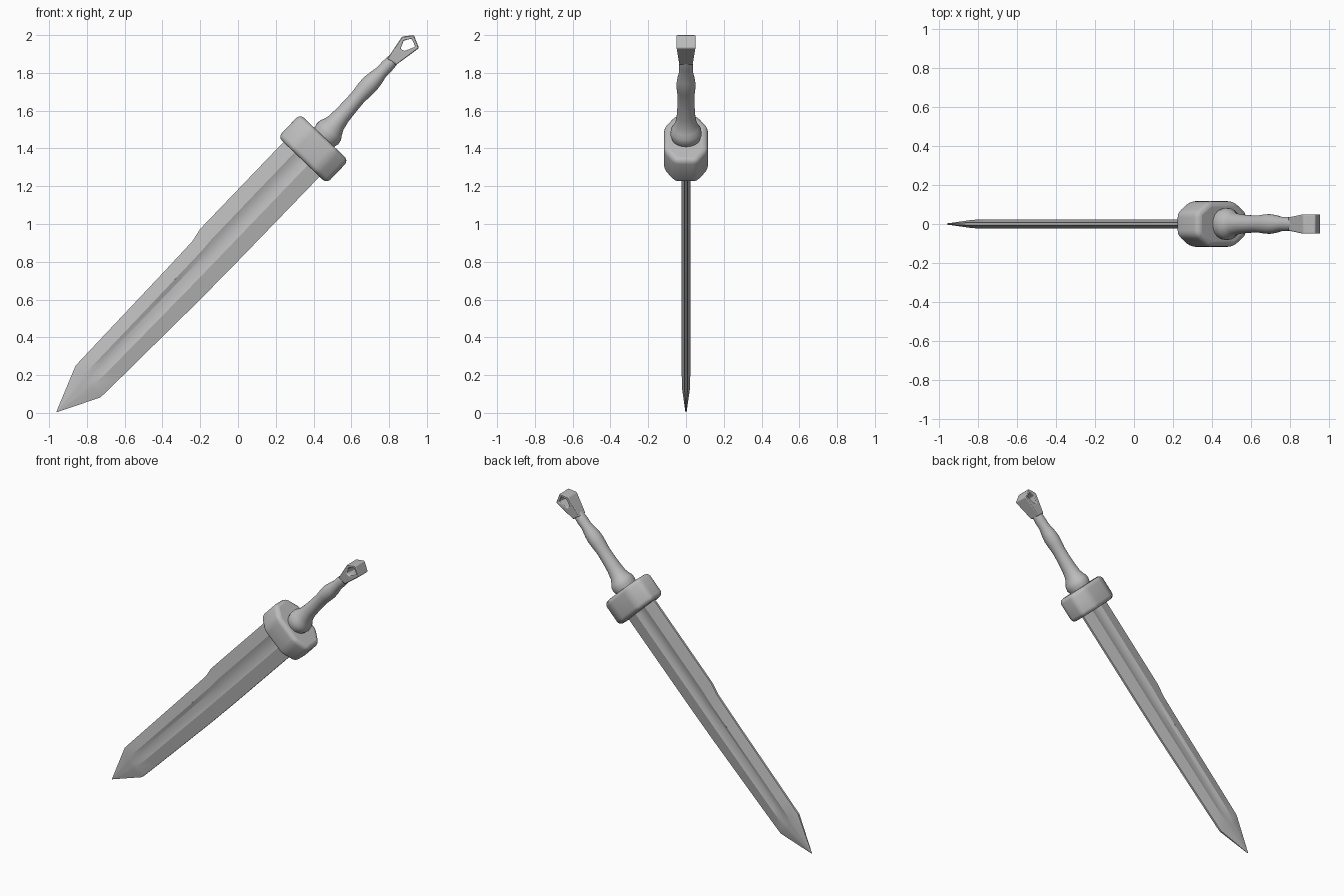
import bpy, bmesh, math
from mathutils import Vector

cube = bpy.data.objects.get("Cube")
if cube:
    bpy.data.objects.remove(cube)

steel = bpy.data.materials.new("grey steel")
steel.use_nodes = True
GREY = (0.5, 0.5, 0.5, 1)
steel.diffuse_color = GREY
steel.node_tree.nodes["Principled BSDF"].inputs["Base Color"].default_value = GREY

# Sword frame: u runs from tip to pommel, v across the blade, y through it
ANGLE = math.radians(46.3)
TIP = Vector((-0.96, 0, 0.005))
ALONG = Vector((math.cos(ANGLE), 0, math.sin(ANGLE)))
ACROSS = Vector((-math.sin(ANGLE), 0, math.cos(ANGLE)))


def place(u, v, y):
    return TIP + ALONG * u + ACROSS * v + Vector((0, y, 0))


def loft(name, rings, closed=False, bevel=0, segments=3, smooth=35):
    """Skin a row of equal rings of (u, v, y); closed joins last to first."""
    bm = bmesh.new()
    loops = [[bm.verts.new(place(*p)) for p in ring] for ring in rings]
    pairs = list(zip(loops, loops[1:]))
    if closed:
        pairs.append((loops[-1], loops[0]))
    else:
        bm.faces.new(loops[0])
        bm.faces.new(loops[-1])
    for a, b in pairs:
        for i in range(len(a)):
            j = (i + 1) % len(a)
            bm.faces.new((a[i], a[j], b[j], b[i]))
    bmesh.ops.recalc_face_normals(bm, faces=bm.faces)
    mesh = bpy.data.meshes.new(name)
    bm.to_mesh(mesh)
    bm.free()
    mesh.materials.append(steel)
    obj = bpy.data.objects.new(name, mesh)
    bpy.context.collection.objects.link(obj)
    if bevel:
        mod = obj.modifiers.new("soft edges", "BEVEL")
        mod.width, mod.segments, mod.limit_method = bevel, segments, "ANGLE"
        mod.angle_limit = math.radians(20)
    bpy.ops.object.select_all(action="DESELECT")
    obj.select_set(True)
    bpy.context.view_layer.objects.active = obj
    bpy.ops.object.shade_smooth_by_angle(angle=math.radians(smooth))
    return obj


# Blade: (u, upper edge, lower edge, thickness, groove depth)
stations = [
    (0, 0.002, -0.002, 0.003, 0),
    (0.215, 0.085, -0.114, 0.021, 0),
    (0.246, 0.097, -0.116, 0.022, 0),
    (0.36, 0.098, -0.12, 0.023, 0.009),
    (0.95, 0.102, -0.138, 0.023, 0.009),
    (1.15, 0.105, -0.141, 0.023, 0.009),
    (1.225, 0.12, -0.142, 0.023, 0.009),
    (1.92, 0.119, -0.146, 0.024, 0.009),
]


def blade_ring(u, top, low, thick, groove):
    floor = thick - groove
    edge = thick * 0.3
    side = [(top, edge), (top * 0.32, thick), (top * 0.1, floor),
            (low * 0.2, floor), (low * 0.4, thick), (low, edge)]
    return ([(u, v, -y) for v, y in side]
            + [(u, v, y) for v, y in reversed(side)])


loft("blade", [blade_ring(*s) for s in stations], smooth=20)

# Guard: rounded eight-sided block
outline = [(0.158, 0.06), (0.07, 0.117), (-0.11, 0.117), (-0.198, 0.06)]
outline += [(v, -y) for v, y in reversed(outline)]
loft("guard", [[(u, v, y) for v, y in outline] for u in (1.862, 2.03)],
     bevel=0.028, segments=4, smooth=60)

# Grip: turned handle with a flared collar, (u, centre v, radius)
grip = [
    (2.0, -0.02, 0.07), (2.035, -0.02, 0.078), (2.055, -0.02, 0.083),
    (2.08, -0.018, 0.08), (2.1, -0.016, 0.068), (2.13, -0.012, 0.056),
    (2.18, -0.008, 0.049), (2.25, -0.005, 0.045), (2.31, -0.002, 0.044),
    (2.36, 0, 0.049), (2.4, 0, 0.051), (2.44, 0, 0.046),
    (2.49, 0, 0.036), (2.53, 0, 0.037), (2.56, 0, 0.035),
    (2.6, 0, 0.03), (2.63, 0, 0.025),
]
SIDES = 28
turn = [2 * math.pi * i / SIDES for i in range(SIDES)]
loft("grip", [[(u, c + r * 0.95 * math.cos(t), r * math.sin(t)) for t in turn]
              for u, c, r in grip], smooth=60)

# Pommel: five-cornered loop with an open eye
outer = [(2.56, 0.026), (2.7, 0.051), (2.749, 0.011), (2.718, -0.056), (2.57, -0.03)]
inner = [(2.648, 0.012), (2.69, 0.03), (2.727, 0.007), (2.71, -0.037), (2.652, -0.01)]


def half_depth(u):
    return 0.034 + 0.016 * min(1, (u - 2.56) / 0.14)


loft("pommel_loop",
     [[(u, v, s * half_depth(u)) for u, v in ring]
      for ring, s in ((outer, -1), (outer, 1), (inner, 1), (inner, -1))],
     closed=True, bevel=0.006, segments=2, smooth=40)
